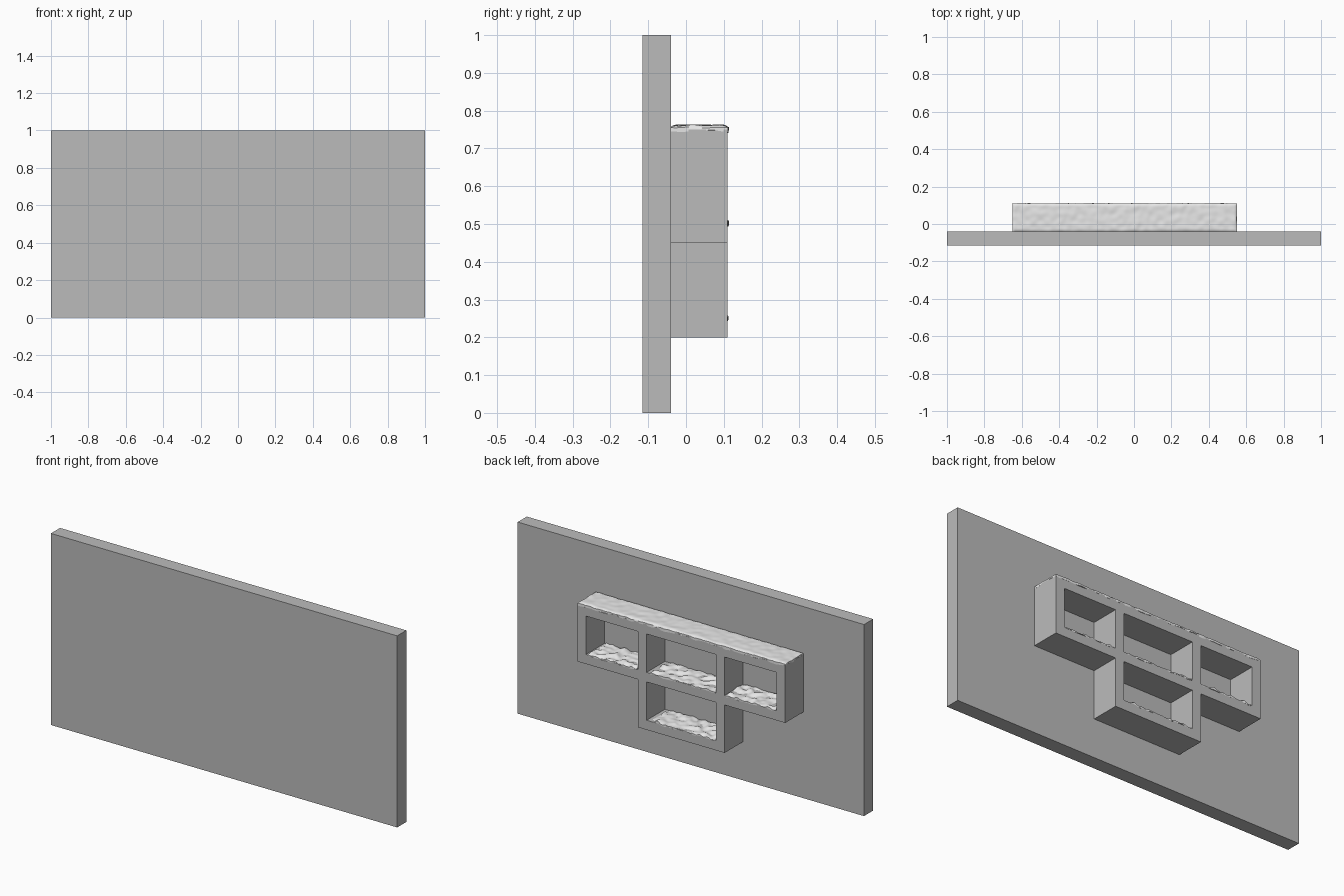
import bpy, bmesh, math
from mathutils import Vector, noise

if "Cube" in bpy.data.objects:
    bpy.data.objects.remove(bpy.data.objects["Cube"])

def material(name, v):
    m = bpy.data.materials.new(name)
    m.diffuse_color = (v, v, v, 1)
    m.use_nodes = True
    m.node_tree.nodes["Principled BSDF"].inputs["Base Color"].default_value = m.diffuse_color
    return m

GREY = material("plain grey", 0.5)
SNOW = material("snow white", 0.8)
BACK, FRONT = -0.04, 0.11

def finish(bm, name, mat):
    bmesh.ops.recalc_face_normals(bm, faces=bm.faces)
    me = bpy.data.meshes.new(name)
    bm.to_mesh(me)
    bm.free()
    me.materials.append(mat)
    ob = bpy.data.objects.new(name, me)
    bpy.context.collection.objects.link(ob)
    return ob

# wall panel
bm = bmesh.new()
bmesh.ops.create_cube(bm, size=1)
bmesh.ops.scale(bm, vec=(2, 0.075, 1), verts=bm.verts)
bmesh.ops.translate(bm, vec=(0, -0.0775, 0.5), verts=bm.verts)
finish(bm, "wall", GREY)

# shelf frame: elevation drawn as a plan of filled cells, extruded in depth
xs = [-0.65, -0.6, -0.3, -0.25, 0.15, 0.2, 0.5, 0.55]
zs = [0.2, 0.25, 0.45, 0.5, 0.7, 0.75]
plan = ["  ###  ",
        "  # #  ",
        "#######",
        "# # # #",
        "#######"]
bm = bmesh.new()
grid = {}

def corner(i, k):
    if (i, k) not in grid:
        grid[i, k] = bm.verts.new((xs[i], BACK, zs[k]))
    return grid[i, k]

for k, row in enumerate(plan):
    for i, c in enumerate(row):
        if c == "#":
            bm.faces.new([corner(i, k), corner(i + 1, k), corner(i + 1, k + 1), corner(i, k + 1)])
ret = bmesh.ops.extrude_face_region(bm, geom=bm.faces[:], use_keep_orig=True)
bmesh.ops.translate(bm, vec=(0, FRONT - BACK, 0),
                    verts=[g for g in ret["geom"] if isinstance(g, bmesh.types.BMVert)])
finish(bm, "shelf_frame", GREY)

def snow(name, x0, x1, floor, height, rough, skirt):
    """Lumpy snow sheet with a rounded, wavy rim turned down at its edges."""
    step = 0.0065
    nx, ny = int((x1 - x0) / step), int((FRONT - BACK) / step)
    bm = bmesh.new()
    bmesh.ops.create_grid(bm, x_segments=nx, y_segments=ny, size=1)
    cx, hx = (x0 + x1) / 2, (x1 - x0) / 2
    cy, hy = (BACK + FRONT) / 2, (FRONT - BACK) / 2
    for v in bm.verts:
        rim_x, rim_y = abs(v.co.x) > 0.999, abs(v.co.y) > 0.999
        x, y = cx + v.co.x * hx, cy + v.co.y * hy
        edge = min(x - x0, x1 - x, y - BACK, FRONT - y)
        n = noise.noise(Vector((x * 28, y * 28, floor * 40)))
        drop = (1 - min(edge / 0.012, 1)) ** 2
        z = floor + height + rough * n - drop * height * 0.5
        w = 0.004 * noise.noise(Vector((x * 30, y * 30, 7 + floor)))
        if rim_x:
            x += w * 0.5
        if rim_y and y > 0:
            y += 0.001 + w
        v.co = (x, y, z)
    # rim turned down past the floor edge
    rim = [e for e in bm.edges if e.is_boundary]
    ret = bmesh.ops.extrude_edge_only(bm, edges=rim)
    for v in ret["geom"]:
        if isinstance(v, bmesh.types.BMVert):
            n = noise.noise(Vector((v.co.x * 22, v.co.y * 22, 3)))
            v.co.z = floor - skirt * (0.6 + n)
    bmesh.ops.holes_fill(bm, edges=[e for e in bm.edges if e.is_boundary])
    ob = finish(bm, name, SNOW)
    for p in ob.data.polygons:
        p.use_smooth = True
    bpy.context.view_layer.objects.active = ob
    bpy.ops.object.select_all(action='DESELECT')
    ob.select_set(True)
    bpy.ops.object.shade_smooth_by_angle(angle=math.radians(50))

# snow on top of the shelf and on the floor of each compartment
snow("top_snow", -0.65, 0.55, 0.75, 0.0115, 0.003, 0.008)
for name, x0, x1, z in [("left_snow", -0.59, -0.305, 0.5), ("middle_snow", -0.248, 0.13, 0.5),
                        ("right_snow", 0.21, 0.49, 0.5), ("lower_snow", -0.248, 0.13, 0.25)]:
    snow(name, x0, x1, z, 0.0055, 0.013, 0.006)
